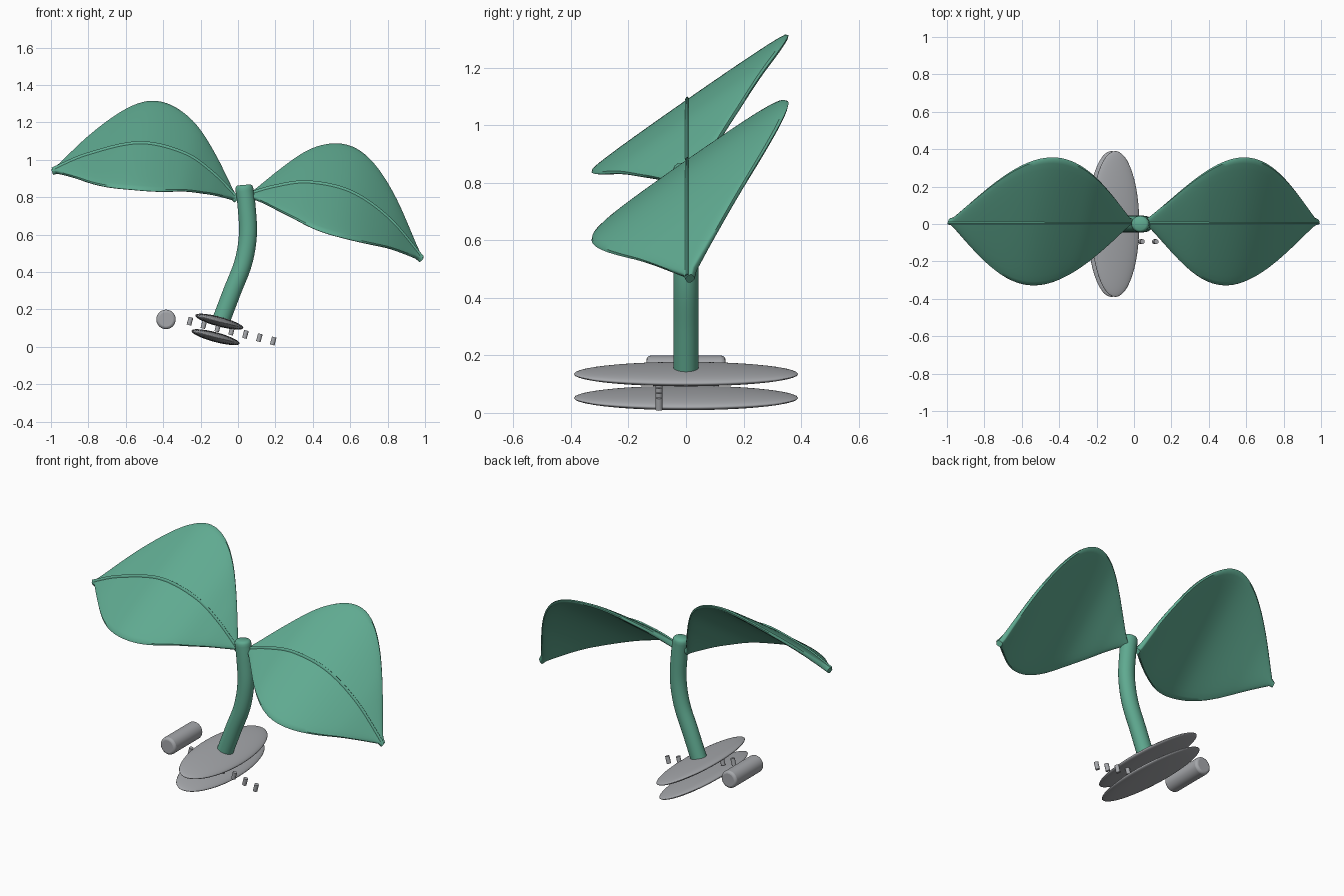
import bpy, math
from mathutils import Vector, Matrix

if "Cube" in bpy.data.objects:
    bpy.data.objects.remove(bpy.data.objects["Cube"])

TILT = math.radians(15)  # lean of the clip base


def material(name, rgb):
    m = bpy.data.materials.new(name)
    m.diffuse_color = (*rgb, 1)
    m.use_nodes = True
    m.node_tree.nodes["Principled BSDF"].inputs["Base Color"].default_value = m.diffuse_color
    return m


GREEN = material("leaf green", (0.115, 0.40, 0.28))
GREY = material("metal grey", (0.38, 0.39, 0.41))


def finish(ob, name, mat, angle=40):
    ob.name = name
    ob.data.materials.clear()
    ob.data.materials.append(mat)
    bpy.ops.object.select_all(action='DESELECT')
    ob.select_set(True)
    bpy.context.view_layer.objects.active = ob
    bpy.ops.object.shade_smooth_by_angle(angle=math.radians(angle))
    return ob


def smooth_path(xz, per=10):
    """Catmull-Rom curve through (x, z) points."""
    p = [Vector((x, 0, z)) for x, z in xz]
    p = [2 * p[0] - p[1]] + p + [2 * p[-1] - p[-2]]
    out = []
    for i in range(1, len(p) - 2):
        a, b, c, d = p[i - 1:i + 3]
        for k in range(per):
            t = k / per
            out.append(0.5 * (2 * b + (c - a) * t + (2 * a - 5 * b + 4 * c - d) * t * t
                              + (3 * b - a - 3 * c + d) * t ** 3))
    return out + [p[-2]]


def loft(name, path, lateral, width, height, power=1.0, sides=24):
    """Sweep an oval section along a path; width is a function of 0..1 along x or z."""
    verts, faces = [], []
    n = len(path)
    for i, c in enumerate(path):
        tan = (path[min(i + 1, n - 1)] - path[max(i - 1, 0)]).normalized()
        nor = tan.cross(lateral).normalized()
        w = width(i)
        for k in range(sides):
            a = 2 * math.pi * k / sides
            s = math.sin(a)
            verts.append(c + lateral * w * math.cos(a)
                         + nor * height(i) * math.copysign(abs(s) ** power, s))
    for i in range(n - 1):
        for k in range(sides):
            q = (k + 1) % sides
            faces.append((i * sides + k, i * sides + q, (i + 1) * sides + q, (i + 1) * sides + k))
    faces += [tuple(range(sides))[::-1], tuple(range((n - 1) * sides, n * sides))]
    me = bpy.data.meshes.new(name)
    me.from_pydata(verts, [], faces)
    ob = bpy.data.objects.new(name, me)
    bpy.context.collection.objects.link(ob)
    bpy.context.view_layer.objects.active = ob
    ob.select_set(True)
    bpy.ops.object.mode_set(mode='EDIT')
    bpy.ops.mesh.select_all(action='SELECT')
    bpy.ops.mesh.normals_make_consistent(inside=False)
    bpy.ops.object.mode_set(mode='OBJECT')
    return finish(ob, name, GREEN)


# Leaves: flat across, arched along the midrib, rolled toward the front
LATERAL = Vector((0.05, 0.345, 0.24)).normalized()
leaves = {
    "right": ([(0.05, .825), (0.2, .868), (0.38, .89), (0.6, .84), (0.8, .70), (0.98, .49)], 1.08),
    "left": ([(-0.01, .81), (-0.15, .95), (-0.3, 1.05), (-0.53, 1.10), (-0.8, 1.04), (-0.99, .96)], 0.96),
}
for side, (pts, skew) in leaves.items():
    rib = smooth_path(pts)
    x0, x1 = rib[0].x, rib[-1].x

    def half_width(i):
        t = min(max((rib[i].x - x0) / (x1 - x0), 0), 1)
        return max(0.015, 0.42 * math.sin(math.pi * t ** skew) ** 1.05) if 0 < t < 1 else 0.015

    blade = [p + Vector((0, 0.014, -0.023)) for p in rib]
    loft(side + "_leaf", blade, LATERAL, half_width, lambda i: 0.017, power=0.5, sides=32)
    core = [p + Vector((0, 0.004, -0.018)) for p in rib]
    loft(side + "_midrib", core, Vector((0, 1, 0)), lambda i: 0.008, lambda i: 0.018, sides=12)

# Stem with a rounded tip
stem = smooth_path([(-.095, .13), (-.03, .30), (.028, .45), (.053, .6), (.046, .75), (.033, .85)], 6)
stem += [Vector((.032, 0, .860)), Vector((.0315, 0, .866))]
n = len(stem)


def stem_radius(i):
    return {n - 1: 0.034, n - 2: 0.043}.get(i, 0.048)


loft("stem", stem, Vector((0, 1, 0)), lambda i: stem_radius(i) * 0.92, stem_radius)

# Two flattened oval plates of the clip
for name, x, z in (("upper_plate", -.10, .135), ("lower_plate", -.12, .052)):
    bpy.ops.mesh.primitive_uv_sphere_add(segments=48, ring_count=24, location=(x, 0, z),
                                         rotation=(0, TILT, 0))
    ob = bpy.context.object
    ob.scale = (.133, .39, .026)
    finish(ob, name, GREY, 60)

# Hinge barrel behind the plates
bpy.ops.mesh.primitive_cylinder_add(vertices=32, radius=.052, depth=.275, location=(-.385, 0, .147),
                                    rotation=(math.pi / 2, 0, 0))
barrel = bpy.context.object
bev = barrel.modifiers.new("round", 'BEVEL')
bev.width, bev.segments = .014, 3
finish(barrel, "hinge_barrel", GREY)

# Row of small teeth
for i in range(7):
    bpy.ops.mesh.primitive_cylinder_add(vertices=16, radius=.0125, depth=.043,
                                        location=(-.257 + .0742 * i, -.094, .137 - .0176 * i),
                                        rotation=(0, TILT, 0))
    finish(bpy.context.object, "tooth_%d" % (i + 1), GREY)
